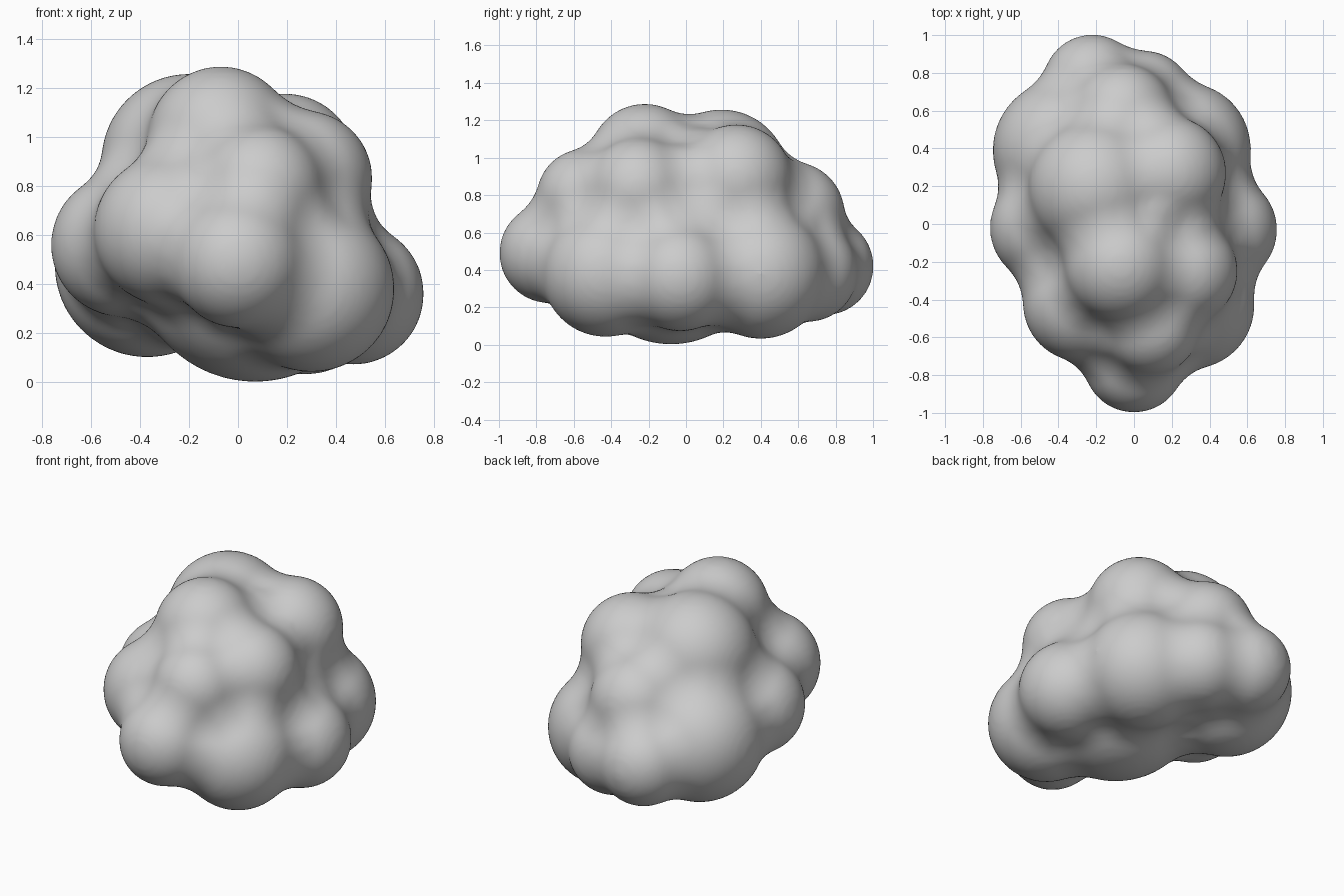
import bpy, bmesh
from mathutils import Matrix

if "Cube" in bpy.data.objects:
    bpy.data.objects.remove(bpy.data.objects["Cube"])

FILLET = 0.20  # radius of the soft valleys between puffs

# Puffs of the cloud: x, y, z, radius
puffs = [
    (0.07, -0.08, 0.50, 0.50),    # core
    (0.00, -0.73, 0.49, 0.27),    # front tip
    (-0.28, -0.42, 0.62, 0.31),   # front left
    (0.09, -0.54, 0.79, 0.26),    # upper front
    (-0.07, -0.22, 0.99, 0.30),   # crown
    (-0.20, 0.19, 0.90, 0.36),    # upper back left
    (0.19, 0.27, 0.88, 0.30),     # upper back right
    (0.27, -0.25, 0.83, 0.28),    # upper right
    (0.30, -0.43, 0.38, 0.34),    # lower right front
    (0.47, -0.03, 0.36, 0.29),    # right
    (0.27, 0.40, 0.38, 0.35),     # lower right back
    (-0.06, 0.57, 0.70, 0.28),    # back upper
    (-0.22, 0.74, 0.42, 0.265),   # back tip
    (0.05, 0.65, 0.39, 0.27),     # back lower
    (-0.37, 0.39, 0.48, 0.38),    # left back
    (-0.47, -0.02, 0.56, 0.295),  # left
]

bm = bmesh.new()
for x, y, z, r in puffs:
    bmesh.ops.create_icosphere(bm, subdivisions=4, radius=r + FILLET,
                               matrix=Matrix.Translation((x, y, z)))
mesh = bpy.data.meshes.new("cloud")
bm.to_mesh(mesh)
bm.free()
cloud = bpy.data.objects.new("cloud", mesh)
bpy.context.collection.objects.link(cloud)


def fuse(size):
    mod = cloud.modifiers.new("fuse", 'REMESH')
    mod.mode = 'VOXEL'
    mod.voxel_size = size
    mod.use_smooth_shade = True


def soften(times):
    mod = cloud.modifiers.new("soften", 'SMOOTH')
    mod.factor = 0.5
    mod.iterations = times


# Fuse the oversized puffs, then shrink the skin back so valleys fill softly
fuse(0.02)
soften(8)
shrink = cloud.modifiers.new("shrink", 'DISPLACE')
shrink.mid_level = 0.0
shrink.strength = -FILLET
fuse(0.02)
soften(8)
